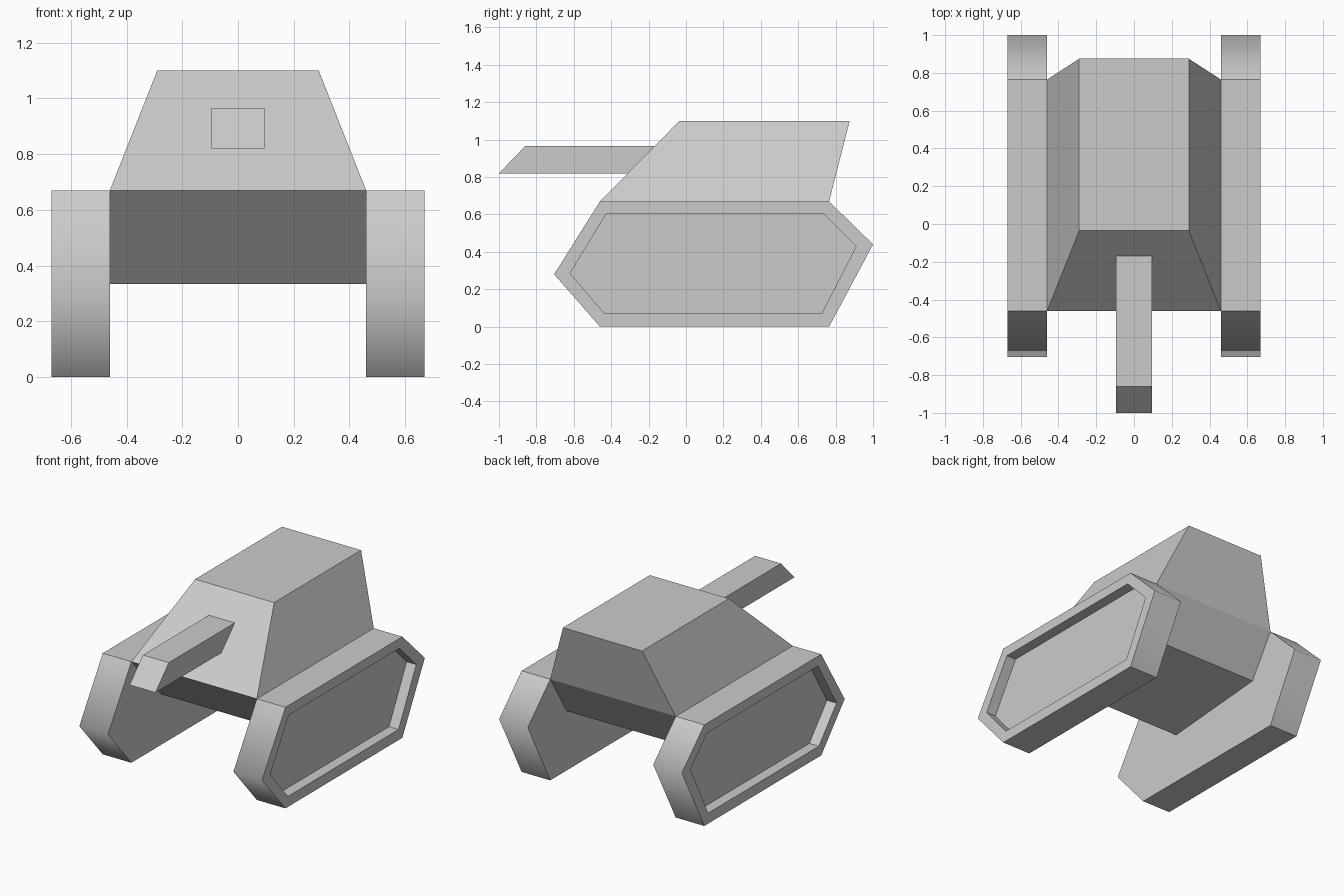
import bpy, bmesh

if "Cube" in bpy.data.objects:
    bpy.data.objects.remove(bpy.data.objects["Cube"])


def finish(name, bm):
    bmesh.ops.recalc_face_normals(bm, faces=bm.faces)
    mesh = bpy.data.meshes.new(name)
    bm.to_mesh(mesh)
    bm.free()
    obj = bpy.data.objects.new(name, mesh)
    bpy.context.collection.objects.link(obj)
    return obj


def loft(bm, rings):
    """Skin closed rings of equal point count and cap both ends."""
    loops = [[bm.verts.new(p) for p in ring] for ring in rings]
    for a, b in zip(loops, loops[1:]):
        n = len(a)
        for i in range(n):
            bm.faces.new((a[i], a[(i + 1) % n], b[(i + 1) % n], b[i]))
    bm.faces.new(loops[0])
    bm.faces.new(loops[-1])
    return loops


def at_x(x, profile):
    return [(x, y, z) for y, z in profile]


def level(half_width, front, back):
    """Four corners of a level given as front and back (y, z)."""
    w = half_width
    return [(-w, *front), (w, *front), (w, *back), (-w, *back)]


# Hull and sloped turret, sharing the edge at track height
bm = bmesh.new()
loft(bm, [level(0.46, (-0.144, 0.333), (0.593, 0.394)),
          level(0.46, (-0.46, 0.67), (0.765, 0.67)),
          level(0.29, (-0.035, 1.10), (0.875, 1.10))])
finish("hull_and_turret", bm)

# Gun barrel with slanted muzzle, ending on the turret front
barrel = [(-1.0, 0.82), (-0.86, 0.965), (-0.17, 0.965), (-0.31, 0.82)]
bm = bmesh.new()
loft(bm, [at_x(-0.095, barrel), at_x(0.095, barrel)])
finish("gun_barrel", bm)

# Track with recessed outer panel, mirrored to the other side
outer = [(-0.46, 0), (0.765, 0), (1.0, 0.44), (0.765, 0.67), (-0.46, 0.67), (-0.705, 0.28)]
inner = [(-0.435, 0.07), (0.725, 0.07), (0.91, 0.43), (0.735, 0.605), (-0.425, 0.605), (-0.62, 0.285)]
bm = bmesh.new()
loops = loft(bm, [at_x(0.46, outer), at_x(0.67, outer), at_x(0.67, inner), at_x(0.60, inner)])
# Only the front and rear tips are smooth across their ridge
tips = [bm.edges.get((loops[0][i], loops[1][i])) for i in (2, 5)]
for edge in bm.edges:
    edge.smooth = edge in tips
for edge in tips:
    for face in edge.link_faces:
        face.smooth = True
track = finish("tracks", bm)
mirror = track.modifiers.new("mirror", 'MIRROR')
mirror.use_axis = (True, False, False)
